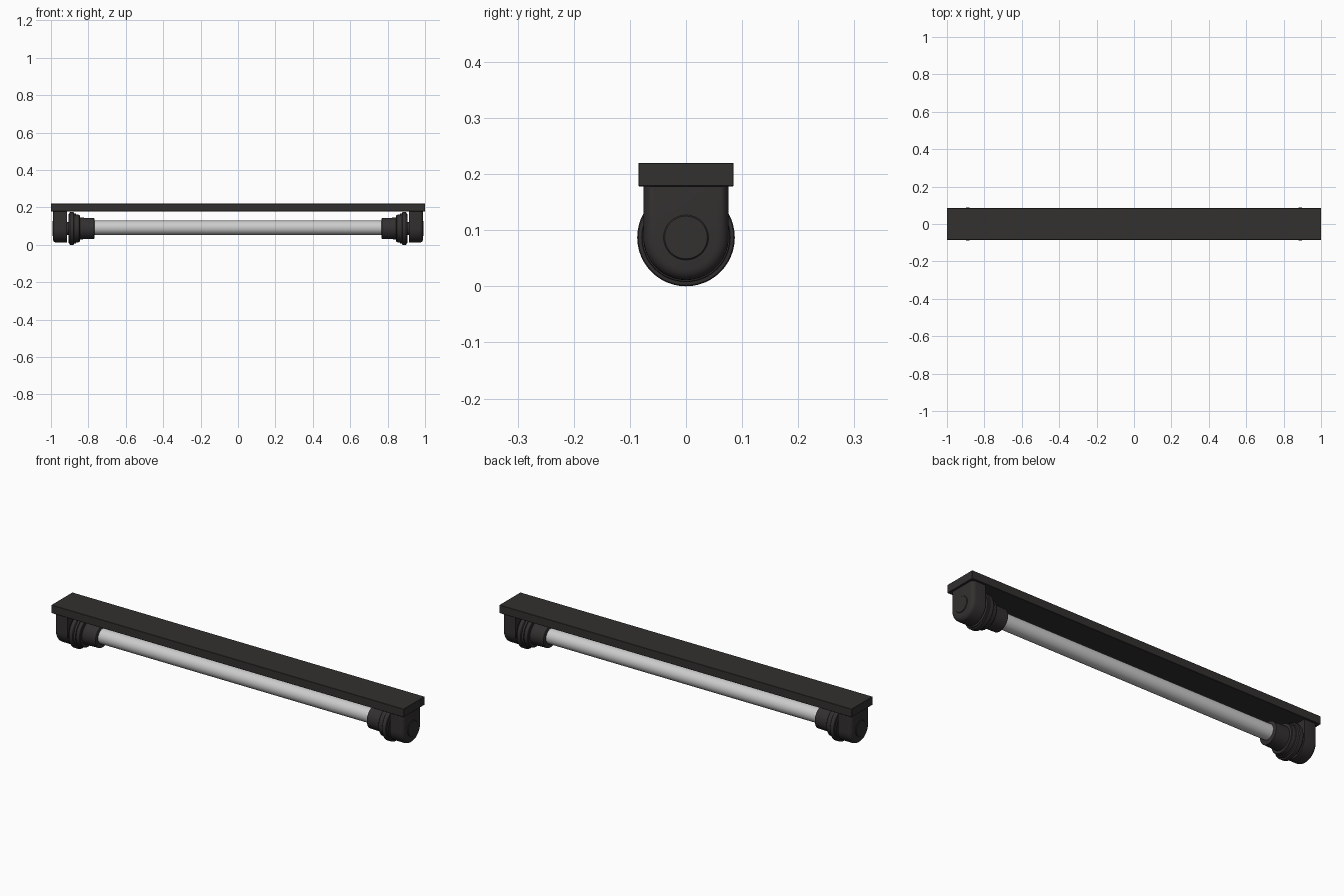
import bpy, bmesh
from math import sin, cos, pi

if "Cube" in bpy.data.objects:
    bpy.data.objects.remove(bpy.data.objects["Cube"])

AXIS_Z = 0.087

dark = bpy.data.materials.new("dark_plastic")
dark.diffuse_color = (0.033, 0.029, 0.029, 1)
dark.use_nodes = True
dark.node_tree.nodes["Principled BSDF"].inputs["Base Color"].default_value = dark.diffuse_color


def make(name, bm, mat=None, mirror=False):
    bmesh.ops.recalc_face_normals(bm, faces=bm.faces)
    me = bpy.data.meshes.new(name)
    bm.to_mesh(me)
    bm.free()
    ob = bpy.data.objects.new(name, me)
    bpy.context.collection.objects.link(ob)
    if mat:
        me.materials.append(mat)
    if mirror:
        m = ob.modifiers.new("both_ends", 'MIRROR')
        m.use_axis = (True, False, False)
        m.use_clip = False
    bpy.ops.object.select_all(action='DESELECT')
    ob.select_set(True)
    bpy.context.view_layer.objects.active = ob
    bpy.ops.object.shade_smooth_by_angle(angle=0.6)
    return ob


def lathe(name, profile, z, mat=None, mirror=False, n=48):
    """Turn a list of (x, radius) points around the x axis, closed at both ends."""
    bm = bmesh.new()
    rings = [[bm.verts.new((x, r * cos(2 * pi * i / n), z + r * sin(2 * pi * i / n)))
              for i in range(n)] for x, r in profile]
    for a, b in zip(rings, rings[1:]):
        for i in range(n):
            j = (i + 1) % n
            bm.faces.new((a[i], a[j], b[j], b[i]))
    bm.faces.new(rings[0])
    bm.faces.new(rings[-1])
    return make(name, bm, mat, mirror)


# Long mounting plate
bm = bmesh.new()
bmesh.ops.create_cube(bm, size=1)
bmesh.ops.scale(bm, vec=(2, 0.17, 0.042), verts=bm.verts)
bmesh.ops.translate(bm, vec=(0, 0, 0.199), verts=bm.verts)
bmesh.ops.bevel(bm, geom=bm.edges[:], offset=0.0015, segments=1, affect='EDGES')
make("mounting_plate", bm, dark)

# U-shaped end brackets, rounded on the outer rim
bm = bmesh.new()
R, n = 0.076, 32
outline = [(-R, 0.205)] + [(-R * cos(pi * i / n), AXIS_Z - R * sin(pi * i / n))
                          for i in range(n + 1)] + [(R, 0.205)]
base = bm.faces.new([bm.verts.new((0.915, y, z)) for y, z in outline])
ext = bmesh.ops.extrude_face_region(bm, geom=[base])
bmesh.ops.translate(bm, vec=(0.075, 0, 0),
                    verts=[g for g in ext["geom"] if isinstance(g, bmesh.types.BMVert)])
rim = [e for e in bm.edges if all(v.co.x > 0.98 for v in e.verts)]
bmesh.ops.bevel(bm, geom=rim, offset=0.02, segments=5, profile=0.5, affect='EDGES')
make("end_bracket", bm, dark, True)

# Round boss on the bracket's outer face
lathe("bracket_boss", [(0.98, 0.04), (0.991, 0.04), (0.993, 0.038)], AXIS_Z, dark, True)

# Neck, flanged locking ring and socket that grips the tube
lathe("lamp_socket", [
    (0.768, 0.052), (0.770, 0.056), (0.845, 0.058), (0.846, 0.070),
    (0.849, 0.073), (0.866, 0.075), (0.867, 0.079), (0.876, 0.081),
    (0.877, 0.085), (0.879, 0.087), (0.899, 0.087), (0.901, 0.085),
    (0.902, 0.079), (0.907, 0.078), (0.907, 0.035), (0.920, 0.035)], AXIS_Z, dark, True)

# Glass tube
lathe("light_tube", [(-0.80, 0.038), (0.80, 0.038)], 0.091)
